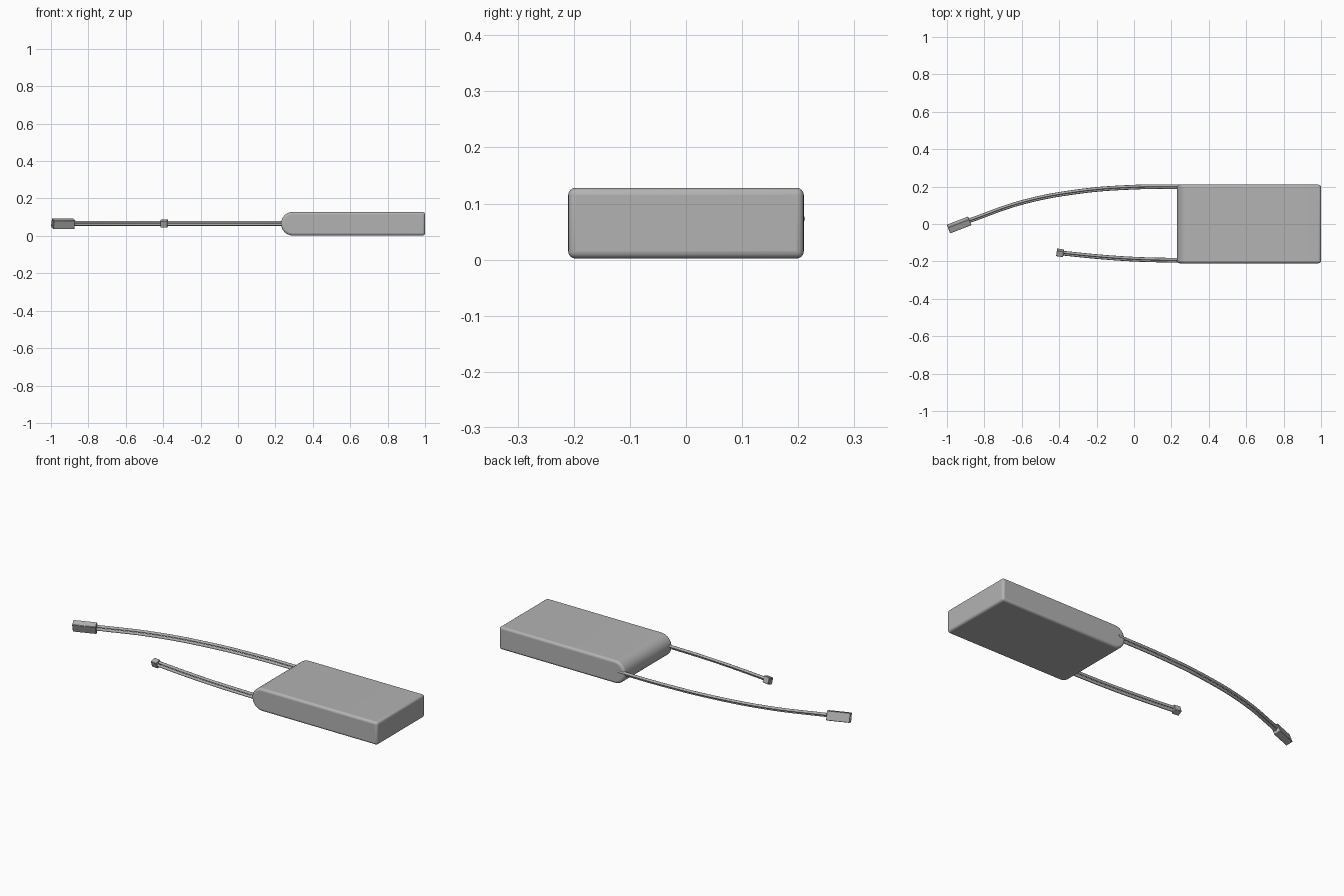
import bpy, math
from mathutils import Vector, Matrix

cube = bpy.data.objects.get("Cube")
if cube:
    bpy.data.objects.remove(cube, do_unlink=True)

grey = bpy.data.materials.new("light_grey")
grey.use_nodes = True
grey.diffuse_color = (0.45, 0.45, 0.45, 1)
grey.node_tree.nodes["Principled BSDF"].inputs["Base Color"].default_value = (0.45, 0.45, 0.45, 1)


def make(name, verts, faces, bevel, segments):
    mesh = bpy.data.meshes.new(name)
    mesh.from_pydata(verts, [], faces)
    mesh.materials.append(grey)
    obj = bpy.data.objects.new(name, mesh)
    bpy.context.collection.objects.link(obj)
    mod = obj.modifiers.new("rounded_edges", "BEVEL")
    mod.width, mod.segments = bevel, segments
    mod.limit_method, mod.angle_limit = "ANGLE", math.radians(40)
    bpy.context.view_layer.objects.active = obj
    obj.select_set(True)
    bpy.ops.object.shade_smooth_by_angle(angle=math.radians(35))
    obj.select_set(False)
    return obj


# Battery body: a side profile with one rounded end, extruded across y
R, HALF = 0.063, 0.21
profile = [(1, 0.002), (1, 0.128)]
for i in range(17):
    a = math.pi / 2 + math.pi * i / 16
    profile.append((0.293 + R * math.cos(a), 0.065 + R * math.sin(a)))
n = len(profile)
verts = [(x, y, z) for y in (-HALF, HALF) for x, z in profile]
faces = [tuple(range(n)), tuple(range(2 * n - 1, n - 1, -1))]
faces += [(i, i + n, (i + 1) % n + n, (i + 1) % n) for i in range(n)]
make("battery_body", verts, faces, 0.013, 4)


# Cables: two round wires running side by side along a curved path
def cable(name, points):
    for side, label in ((1, "upper"), (-1, "lower")):
        curve = bpy.data.curves.new(f"{name}_{label}_wire", "CURVE")
        curve.dimensions = "3D"
        curve.bevel_depth, curve.bevel_resolution = 0.0075, 2
        curve.resolution_u, curve.use_fill_caps = 8, True
        spline = curve.splines.new("BEZIER")
        spline.bezier_points.add(len(points) - 1)
        for bp, (x, y) in zip(spline.bezier_points, points):
            bp.co = (x, y + side * 0.005, 0.067 + side * 0.006)
            bp.handle_left_type = bp.handle_right_type = "AUTO"
        curve.materials.append(grey)
        obj = bpy.data.objects.new(curve.name, curve)
        bpy.context.collection.objects.link(obj)


cable("long_cable", [(0.27, 0.2), (0, 0.197), (-0.3, 0.173), (-0.6, 0.115), (-0.88, 0.018)])
cable("short_cable", [(0.27, -0.195), (0, -0.188), (-0.2, -0.174), (-0.38, -0.156)])


# Plugs: rolled boxes, with a shallow socket recessed in the outer end
def plug(name, centre, size, yaw, roll):
    hx, hy, hz = (s / 2 for s in size)
    ring = ((-1, -1), (1, -1), (1, 1), (-1, 1))
    layers = ((hx, 1), (-hx, 1), (-hx, 0.7), (-hx * 0.6, 0.7))
    turn = (Matrix.Translation(centre) @ Matrix.Rotation(math.radians(yaw), 4, "Z")
            @ Matrix.Rotation(math.radians(roll), 4, "X"))
    pts = [turn @ Vector((x, a * hy * k, b * hz * k)) for x, k in layers for a, b in ring]
    quads = [(0, 1, 2, 3), (15, 14, 13, 12)]
    for k in range(0, 12, 4):
        quads += [(k + i, k + i + 4, k + (i + 1) % 4 + 4, k + (i + 1) % 4) for i in range(4)]
    make(name, pts, quads, 0.002, 1)


plug("long_cable_plug", (-0.935, -0.005, 0.065), (0.122, 0.036, 0.05), 21, 20)
plug("short_cable_plug", (-0.395, -0.154, 0.066), (0.038, 0.032, 0.036), -8, 20)
